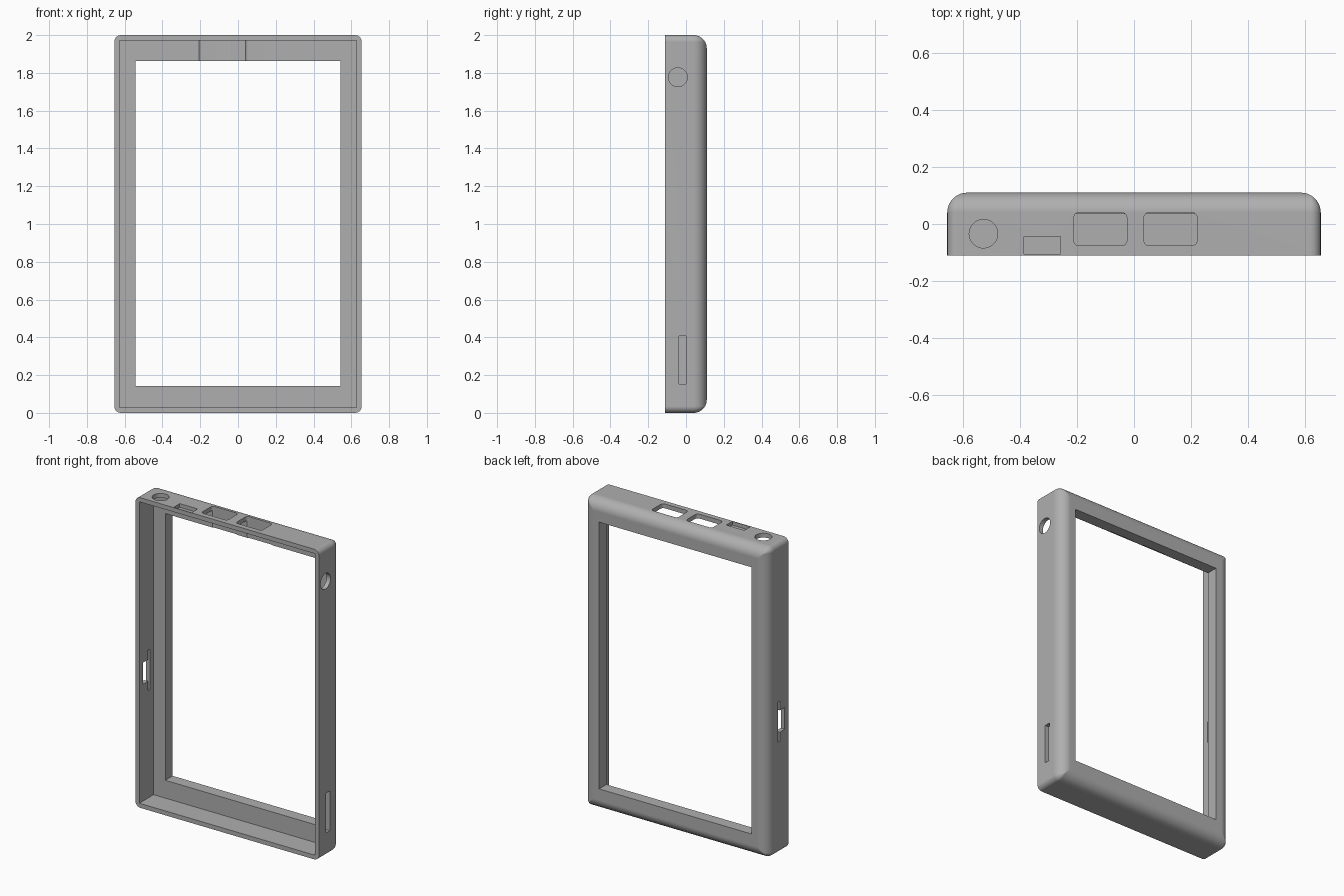
import bpy, bmesh
from math import sin, cos, pi

cube = bpy.data.objects.get("Cube")
if cube:
    bpy.data.objects.remove(cube, do_unlink=True)

grey = bpy.data.materials.new("matte grey")
grey.use_nodes = True
grey.diffuse_color = (0.43, 0.43, 0.43, 1)
grey.node_tree.nodes["Principled BSDF"].inputs["Base Color"].default_value = grey.diffuse_color

W, H, D = 0.655, 2.0, 0.11          # half width, height, half depth
EDGE, CORNER = 0.07, 0.035          # back edge fillet, outline corner radius
WALL, PLATE_Y = 0.028, 0.035        # wall thickness, inner face of back plate


def rounded_rect(w, h, r, steps=6):
    """Outline points of a centred rounded rectangle with half sizes w, h."""
    pts = []
    for q, (sx, sy) in enumerate([(1, 1), (-1, 1), (-1, -1), (1, -1)]):
        for i in range(steps + 1):
            a = (q + i / steps) * pi / 2
            pts.append((sx * (w - r) + r * cos(a), sy * (h - r) + r * sin(a)))
    return pts


def loft(name, rings):
    """Skin a stack of equal rings and cap both ends."""
    bm = bmesh.new()
    loops = [[bm.verts.new(p) for p in ring] for ring in rings]
    n = len(loops[0])
    for a, b in zip(loops, loops[1:]):
        for i in range(n):
            j = (i + 1) % n
            bm.faces.new((a[i], a[j], b[j], b[i]))
    bm.faces.new(loops[0][::-1])
    bm.faces.new(loops[-1])
    bmesh.ops.recalc_face_normals(bm, faces=bm.faces)
    mesh = bpy.data.meshes.new(name)
    bm.to_mesh(mesh)
    bm.free()
    mesh.materials.append(grey)
    obj = bpy.data.objects.new(name, mesh)
    bpy.context.collection.objects.link(obj)
    return obj


def box(name, x, y, z):
    ring = [(x[0], y[0]), (x[1], y[0]), (x[1], y[1]), (x[0], y[1])]
    return loft(name, [[(px, py, h) for px, py in ring] for h in z])


def circle(r, n=48):
    return [(r * cos(2 * pi * i / n), r * sin(2 * pi * i / n)) for i in range(n)]


# Outer body: rounded outline with filleted back edges
profile = [(0, -D)]
for i in range(11):
    t = i / 10 * pi / 2
    profile.append((EDGE * (1 - cos(t)), D - EDGE + EDGE * sin(t)))
body = loft("bezel_shell", [
    [(x, y, H / 2 + z) for x, z in
     rounded_rect(W - inset, H / 2 - inset, max(CORNER - inset, 0.003))]
    for inset, y in profile])

cutters = [
    # Open front cavity and screen window
    box("cavity_cutter", (WALL - W, W - WALL), (-0.3, PLATE_Y), (WALL, H - WALL)),
    box("window_cutter", (-0.543, 0.543), (-0.3, 0.3), (0.143, 1.863)),
    # Shallow top recess
    box("top_recess_cutter", (-0.385, -0.257), (-0.105, -0.044), (H - 0.024, 2.2)),
    # Slot low on the left wall
    box("left_slot_cutter", (0.6, 0.8), (-0.038, 0.0), (0.153, 0.408)),
    # Port and thin slit in the right wall
    box("right_port_cutter", (-0.8, -0.6), (-0.07, -0.006), (0.78, 0.92)),
    box("right_slit_cutter", (-0.8, -0.59), (-0.02, -0.002), (0.72, 0.98)),
]
# Two rounded ports in the top wall, grazing the back plate
for cx in (-0.118, 0.128):
    outline = rounded_rect(0.093, 0.058, 0.018)
    cutters.append(loft("top_port_cutter", [
        [(cx + x, y - 0.018, z) for x, y in outline] for z in (1.8, 2.2)]))
# Round holes in the top and left walls
cutters.append(loft("top_hole_cutter", [
    [(x - 0.528, y - 0.034, z) for x, y in circle(0.05)] for z in (1.92, 2.2)]))
cutters.append(loft("left_hole_cutter", [
    [(x, a - 0.043, b + 1.777) for a, b in circle(0.05)] for x in (0.58, 0.8)]))

# Cut everything out of the body
bpy.ops.object.select_all(action="DESELECT")
bpy.context.view_layer.objects.active = body
body.select_set(True)
for cutter in cutters:
    cutter.hide_render = True
    mod = body.modifiers.new(cutter.name, "BOOLEAN")
    mod.operation = "DIFFERENCE"
    mod.solver = "EXACT"
    mod.object = cutter
    bpy.ops.object.modifier_apply(modifier=mod.name)
    bpy.data.objects.remove(cutter, do_unlink=True)

# Smooth fillets, crisp edges, flat walls
bpy.ops.object.shade_smooth_by_angle(angle=pi / 6)
weighted = body.modifiers.new("flat_walls", "WEIGHTED_NORMAL")
weighted.keep_sharp = True
